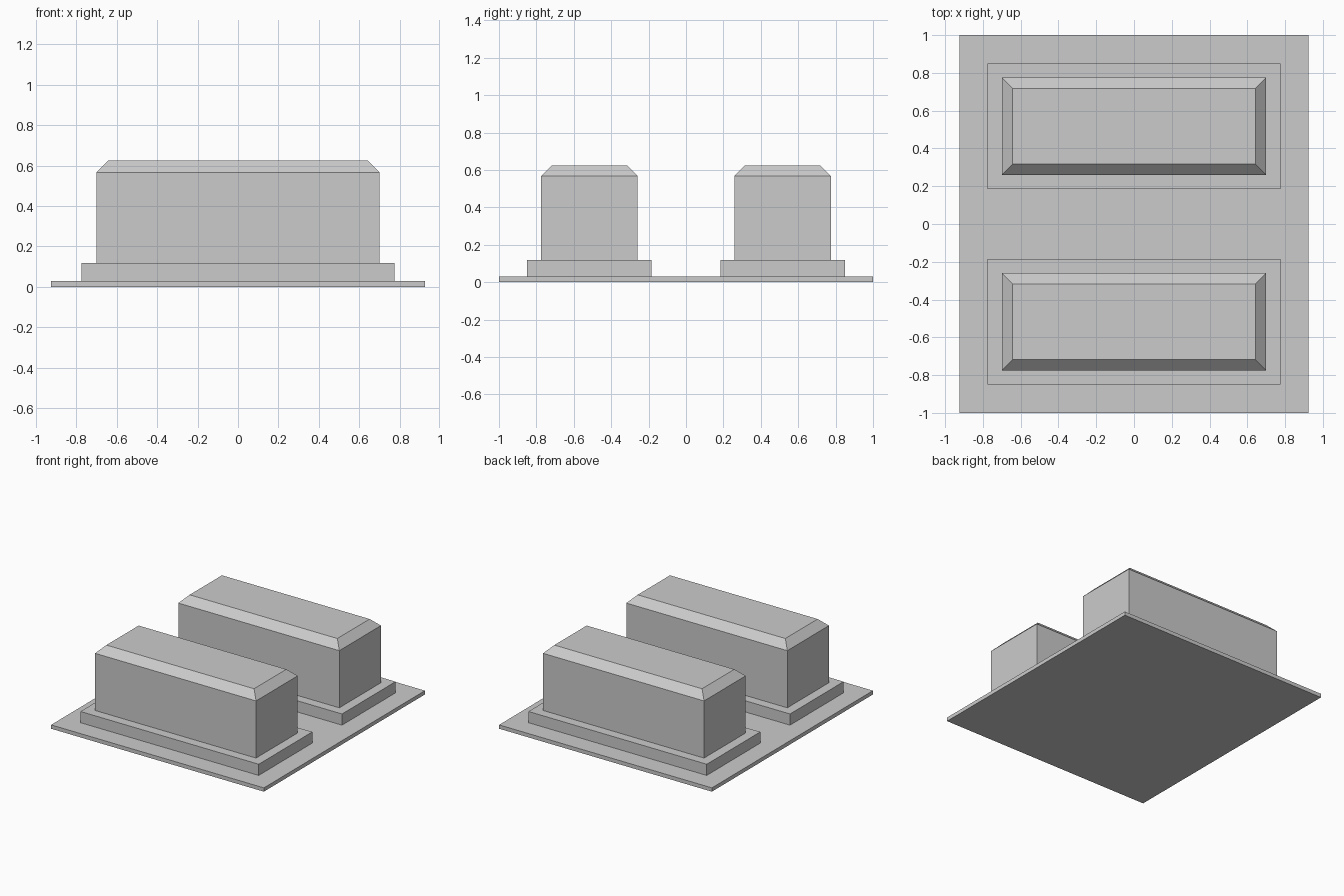
import bpy
import bmesh
from mathutils import Matrix, Vector

if "Cube" in bpy.data.objects:
    bpy.data.objects.remove(bpy.data.objects["Cube"], do_unlink=True)

# Single plain grey
grey = bpy.data.materials.new("plain_grey")
grey.use_nodes = True
colour = (0.6, 0.6, 0.6, 1)
grey.diffuse_color = colour
grey.node_tree.nodes["Principled BSDF"].inputs["Base Color"].default_value = colour


def block(name, size, y, bottom, top, cap=0):
    """Box centred on x = 0, with an optional sloped cap of equal inset and height."""
    bm = bmesh.new()
    height = top - cap - bottom
    place = Matrix.Translation((0, y, bottom + height / 2))
    bmesh.ops.create_cube(bm, size=1, matrix=place @ Matrix.Diagonal((*size, height, 1)))
    if cap:
        roof = max(bm.faces, key=lambda f: f.calc_center_median().z)
        bmesh.ops.inset_region(bm, faces=[roof], thickness=cap, use_even_offset=True)
        bmesh.ops.translate(bm, verts=roof.verts, vec=Vector((0, 0, cap)))
    mesh = bpy.data.meshes.new(name)
    bm.to_mesh(mesh)
    bm.free()
    mesh.materials.append(grey)
    bpy.context.collection.objects.link(bpy.data.objects.new(name, mesh))


# Ground slab
block("base_slab", (1.85, 2.0), 0, 0, 0.03)

# Front and back blocks, each on its plinth
for side, y in (("front", -0.517), ("back", 0.517)):
    block(side + "_plinth", (1.55, 0.665), y, 0.03, 0.118)
    block(side + "_block", (1.4, 0.517), y, 0.118, 0.625, cap=0.058)
